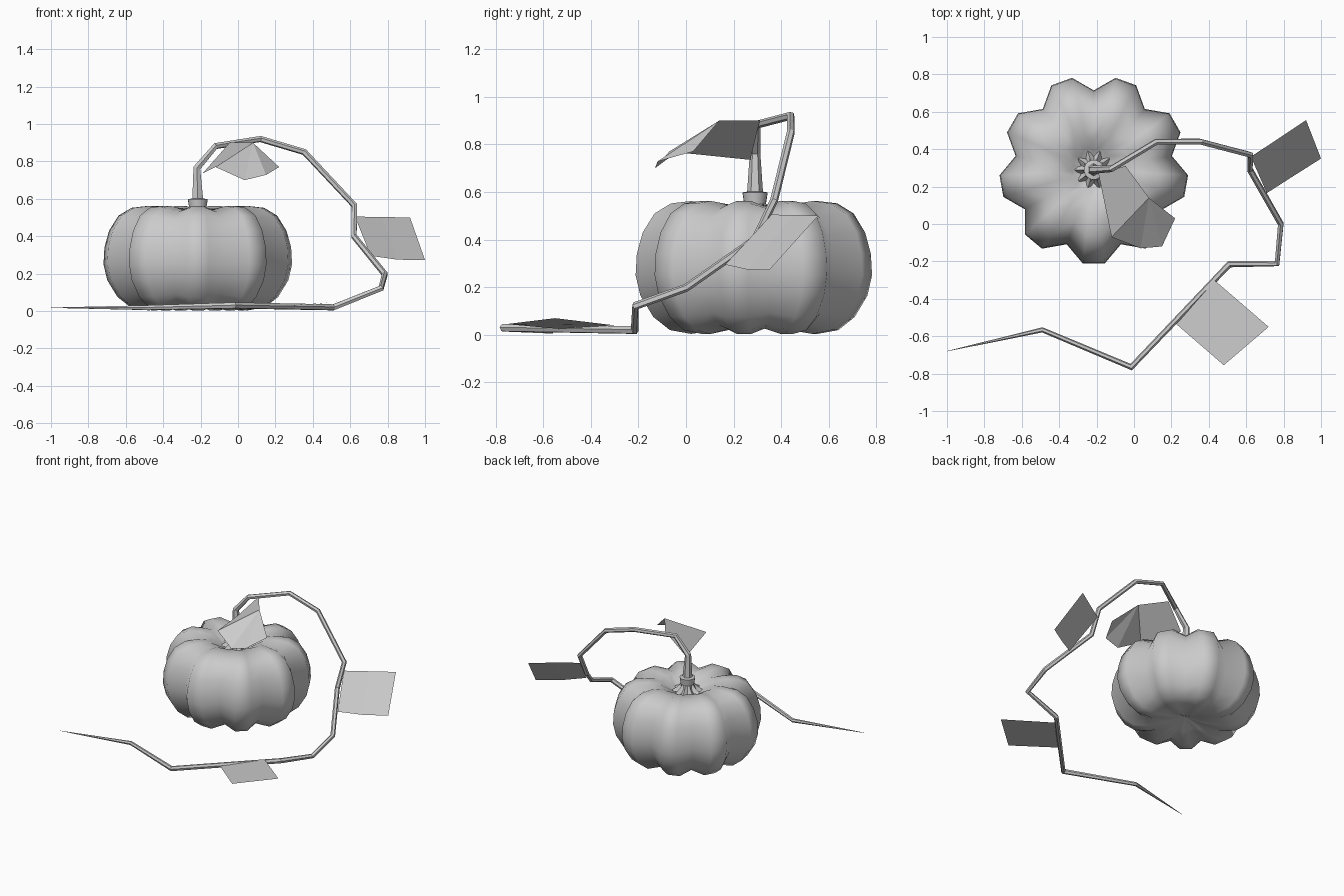
import bpy, bmesh
from math import sin, cos, tau, pi, radians

if "Cube" in bpy.data.objects:
    bpy.data.objects.remove(bpy.data.objects["Cube"])

CX, CY = -0.215, 0.29


def make_object(name, verts, faces, smooth=None):
    me = bpy.data.meshes.new(name)
    me.from_pydata(verts, [], faces)
    ob = bpy.data.objects.new(name, me)
    bpy.context.collection.objects.link(ob)
    if smooth:
        bm = bmesh.new()
        bm.from_mesh(me)
        bmesh.ops.recalc_face_normals(bm, faces=bm.faces)
        bm.to_mesh(me)
        bm.free()
        bpy.ops.object.select_all(action='DESELECT')
        ob.select_set(True)
        bpy.context.view_layer.objects.active = ob
        bpy.ops.object.shade_smooth_by_angle(angle=radians(smooth))
    return ob


def ribbed_lathe(name, profile, n, start, shape, smooth):
    """Lathe of n sides; shape(i, j, r, z) bends each ring point into ribs."""
    verts, faces = [], []
    for j, (r, z) in enumerate(profile):
        for i in range(n):
            a = start + tau * i / n
            rr, zz = shape(i, j, r, z)
            verts.append((CX + rr * cos(a), CY + rr * sin(a), zz))
    for j in range(len(profile) - 1):
        for i in range(n):
            k = (i + 1) % n
            faces.append((j*n + i, j*n + k, (j+1)*n + k, (j+1)*n + i))
    faces.append(tuple(range(n))[::-1])
    faces.append(tuple(range((len(profile) - 1) * n, len(profile) * n)))
    return make_object(name, verts, faces, smooth)


# Pumpkin body: nine lobes, every third side is a groove
body = [(0.01, 0.06), (0.13, 0.025), (0.27, 0.004), (0.36, 0.02), (0.43, 0.075),
        (0.485, 0.165), (0.505, 0.25), (0.50, 0.34), (0.475, 0.43), (0.425, 0.51),
        (0.355, 0.552), (0.27, 0.562), (0.19, 0.55), (0.12, 0.51), (0.05, 0.47)]


def lobes(i, j, r, z):
    if i % 3 == 0:
        return r * 0.84, 0.28 + (z - 0.28) * (0.92 if r > 0.2 else 0.97)
    return r, z


ribbed_lathe("pumpkin_body", body, 27, pi / 2, lobes, 60)

# Stem foot: star-shaped flare narrowing to a collar
foot = [(0.115, 0.495), (0.07, 0.525), (0.046, 0.55), (0.053, 0.598), (0.03, 0.602)]
ribbed_lathe("stem_foot", foot, 20, 0,
             lambda i, j, r, z: (r * (0.62 if i % 2 and j < 2 else 1), z), 35)

# Stem and vine: one tapering tube (x, y, z, radius)
path = [(-0.215, 0.29, 0.59, 0.034), (-0.22, 0.29, 0.765, 0.022),
        (-0.12, 0.295, 0.882, 0.018), (0.12, 0.44, 0.92, 0.017),
        (0.355, 0.44, 0.85, 0.017), (0.622, 0.37, 0.565, 0.017),
        (0.62, 0.29, 0.40, 0.017), (0.785, 0.0, 0.197, 0.017),
        (0.765, -0.212, 0.122, 0.017), (0.51, -0.215, 0.02, 0.018),
        (-0.015, -0.765, 0.03, 0.018), (-0.49, -0.566, 0.018, 0.014),
        (-1.0, -0.68, 0.018, 0.001)]
cu = bpy.data.curves.new("stem_and_vine", 'CURVE')
cu.dimensions = '3D'
cu.bevel_depth = 1.0
cu.bevel_resolution = 1
cu.use_fill_caps = True
sp = cu.splines.new('POLY')
sp.points.add(len(path) - 1)
for p, (x, y, z, r) in zip(sp.points, path):
    p.co = (x, y, z, 1)
    p.radius = r
sp.use_smooth = False
bpy.context.collection.objects.link(bpy.data.objects.new("stem_and_vine", cu))

# Leaves: thin single sheets
make_object("top_leaf",
            [(-0.19, 0.27, 0.735), (-0.045, 0.31, 0.90), (0.08, 0.14, 0.90),
             (0.22, 0.03, 0.77), (0.15, -0.12, 0.728), (0.035, -0.13, 0.70),
             (-0.12, -0.07, 0.77)],
            [(0, 6, 2, 1), (6, 5, 2), (5, 4, 2), (4, 3, 2)])
make_object("side_leaf",
            [(0.625, 0.36, 0.505), (0.71, 0.165, 0.295), (0.85, 0.255, 0.275),
             (1.0, 0.35, 0.272), (0.92, 0.555, 0.50), (0.77, 0.455, 0.503)],
            [(0, 1, 2, 5), (5, 2, 3, 4)])
make_object("ground_leaf",
            [(0.43, -0.30, 0.04), (0.22, -0.53, 0.025),
             (0.48, -0.755, 0.045), (0.72, -0.55, 0.07)],
            [(0, 1, 2, 3)])
